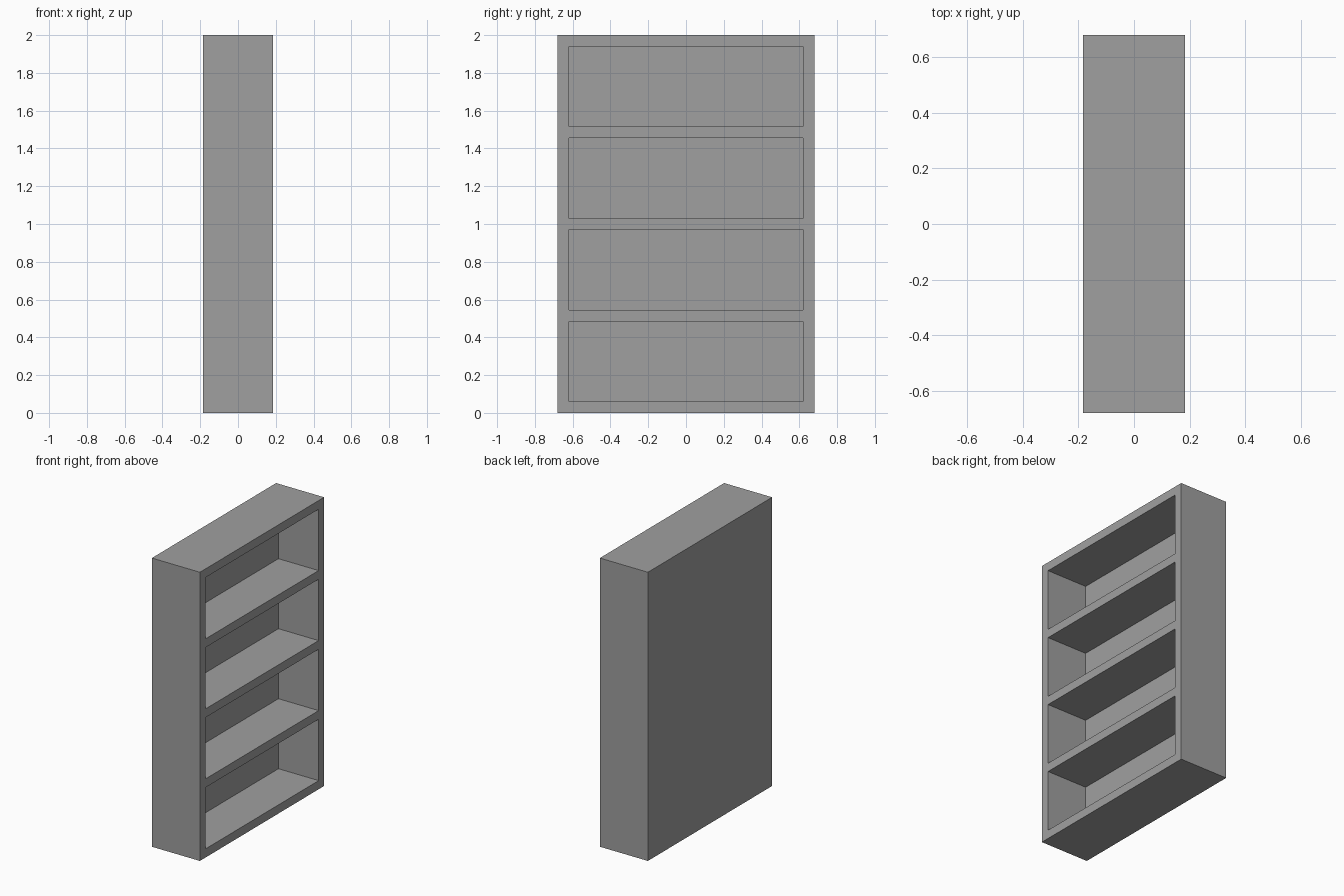
import bpy

default = bpy.data.objects.get("Cube")
if default:
    bpy.data.objects.remove(default, do_unlink=True)

# Overall case size and board thickness
DEPTH, WIDTH, HEIGHT = 0.368, 1.36, 2.0
BOARD = 0.06
BAYS = 4

grey = bpy.data.materials.new("plain_grey")
grey.use_nodes = True
colour = (0.35, 0.35, 0.35, 1)
grey.diffuse_color = colour
grey.node_tree.nodes["Principled BSDF"].inputs["Base Color"].default_value = colour


def box(name, size, centre):
    bpy.ops.mesh.primitive_cube_add(size=1, location=centre)
    obj = bpy.context.object
    obj.name = name
    obj.scale = size
    bpy.ops.object.transform_apply(location=False, rotation=False, scale=True)
    obj.data.materials.append(grey)
    return obj


# Solid case, open towards +x once the bays are cut
case = box("bookcase", (DEPTH, WIDTH, HEIGHT), (0, 0, HEIGHT / 2))

# Evenly spaced bays leave the back panel, sides and shelves as one clean body
bay_height = (HEIGHT - BOARD * (BAYS + 1)) / BAYS
for i in range(BAYS):
    z = BOARD + bay_height / 2 + i * (bay_height + BOARD)
    cutter = box(f"bay_cutter_{i + 1}",
                 (DEPTH, WIDTH - 2 * BOARD, bay_height), (BOARD, 0, z))
    cut = case.modifiers.new(f"bay_{i + 1}", "BOOLEAN")
    cut.operation = "DIFFERENCE"
    cut.solver = "EXACT"
    cut.object = cutter
    bpy.context.view_layer.objects.active = case
    bpy.ops.object.modifier_apply(modifier=cut.name)
    bpy.data.objects.remove(cutter, do_unlink=True)
